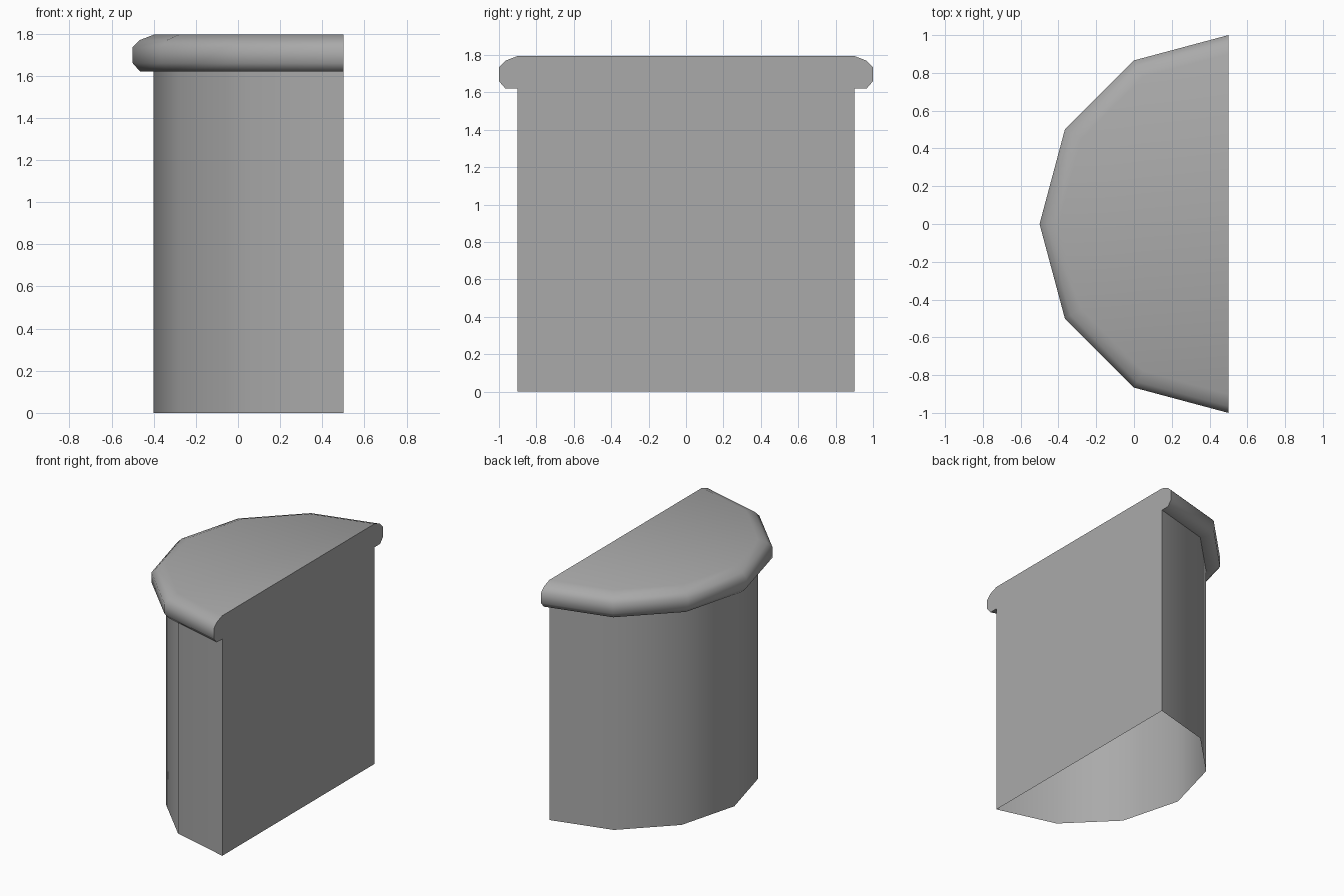
import bpy, bmesh, math

cube = bpy.data.objects.get("Cube")
if cube:
    bpy.data.objects.remove(cube, do_unlink=True)

# Single grey material
grey = bpy.data.materials.new("plain grey")
grey.use_nodes = True
colour = (0.4, 0.4, 0.4, 1)
grey.diffuse_color = colour
grey.node_tree.nodes["Principled BSDF"].inputs["Base Color"].default_value = colour

FLAT_X = 0.5      # plane of the straight side
SEGMENTS = 6      # facets round the half circle


def half_turn(name, profile, cap_top=False):
    """Sweep a (radius, height) profile round half a circle, closing the flat side."""
    bm = bmesh.new()
    rings = []
    for r, z in profile:
        ring = []
        for i in range(SEGMENTS + 1):
            a = math.pi * (0.5 + i / SEGMENTS)
            ring.append(bm.verts.new((FLAT_X + r * math.cos(a), r * math.sin(a), z)))
        rings.append(ring)
    for low, high in zip(rings, rings[1:]):
        for i in range(SEGMENTS):
            bm.faces.new((low[i], low[i + 1], high[i + 1], high[i]))
    # Flat side follows the profile up one edge and down the other
    bm.faces.new([r[0] for r in rings] + [r[-1] for r in reversed(rings)])
    if cap_top:
        bm.faces.new(rings[-1])
    bm.normal_update()
    mesh = bpy.data.meshes.new(name)
    bm.to_mesh(mesh)
    bm.free()
    mesh.materials.append(grey)
    obj = bpy.data.objects.new(name, mesh)
    bpy.context.collection.objects.link(obj)
    bpy.ops.object.select_all(action='DESELECT')
    obj.select_set(True)
    bpy.context.view_layer.objects.active = obj
    bpy.ops.object.shade_smooth_by_angle(angle=math.radians(55))
    return obj


# Half-round body, open underneath
half_turn("body", [(0.9, 0), (0.9, 1.62)])

# Rounded overhanging rim with a flat top
half_turn("rim", [(0.9, 1.62), (0.965, 1.62), (1, 1.66), (1, 1.735),
                  (0.965, 1.77), (0.9, 1.795)], cap_top=True)
